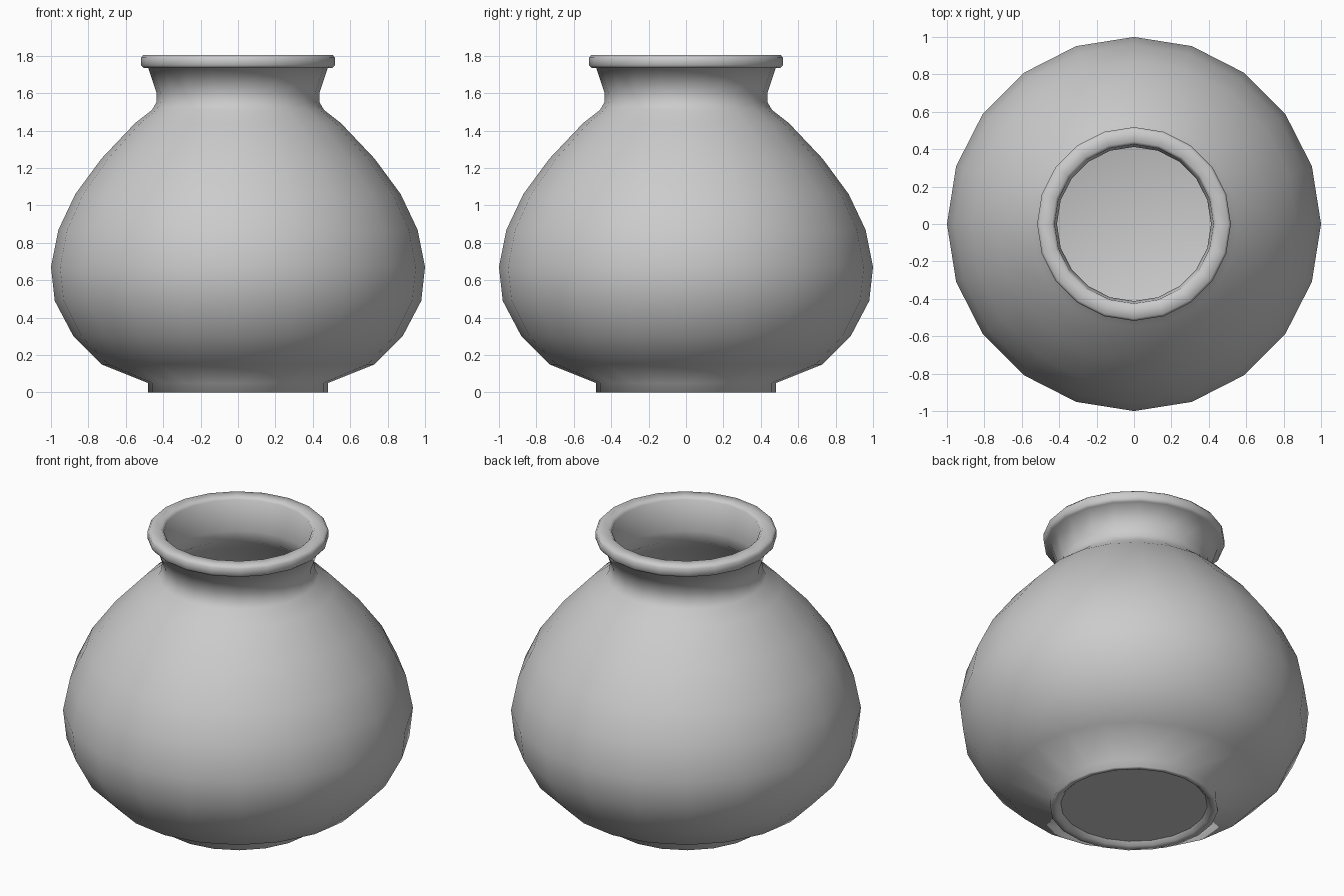
import bpy
import bmesh
from math import cos, sin, tau

if "Cube" in bpy.data.objects:
    bpy.data.objects.remove(bpy.data.objects["Cube"], do_unlink=True)

SIDES = 20

clay = bpy.data.materials.new("grey_clay")
clay.use_nodes = True
colour = (0.6, 0.6, 0.6, 1)
clay.diffuse_color = colour
clay.node_tree.nodes["Principled BSDF"].inputs["Base Color"].default_value = colour

# Profile as (radius, height): foot, belly, neck and rolled rim
foot = [(0.42, 0.025), (0.44, 0.005), (0.455, 0), (0.48, 0), (0.48, 0.05)]
belly = [(0.73, 0.15), (0.88, 0.30), (0.98, 0.49), (1.0, 0.67), (0.96, 0.87),
         (0.87, 1.06), (0.73, 1.25), (0.55, 1.44)]
neck = [(0.46, 1.51), (0.437, 1.55), (0.435, 1.60), (0.48, 1.735)]
rim = [(0.505, 1.735), (0.518, 1.75), (0.518, 1.79), (0.505, 1.805),
       (0.44, 1.805), (0.425, 1.79)]

# The inside follows the belly at a constant wall thickness
wall = 0.03
inside = [(0.412, 1.60), (0.42, 1.53)]
inside += [(r - wall, z) for r, z in reversed(belly[1:])]
inside += [(0.70, 0.19), (0.45, 0.09)]
profile = foot + belly + neck + rim + inside


def ring(bm, radius, z):
    return [bm.verts.new((radius * cos(tau * i / SIDES),
                          radius * sin(tau * i / SIDES), z)) for i in range(SIDES)]


# Lathe the profile around the vertical axis
bm = bmesh.new()
rings = [ring(bm, r, z) for r, z in profile]
for low, high in zip(rings, rings[1:]):
    for i in range(SIDES):
        j = (i + 1) % SIDES
        bm.faces.new((low[i], low[j], high[j], high[i]))
for face in bm.faces:
    face.smooth = True

# Inner floor closes to a centre point, the underside is one flat disc
centre = bm.verts.new((0, 0, 0.06))
for i in range(SIDES):
    face = bm.faces.new((rings[-1][i], rings[-1][(i + 1) % SIDES], centre))
    face.smooth = True
bm.faces.new(list(reversed(rings[0])))
bmesh.ops.recalc_face_normals(bm, faces=bm.faces)

mesh = bpy.data.meshes.new("round_pot")
bm.to_mesh(mesh)
bm.free()
mesh.materials.append(clay)
bpy.context.collection.objects.link(bpy.data.objects.new("round_pot", mesh))
